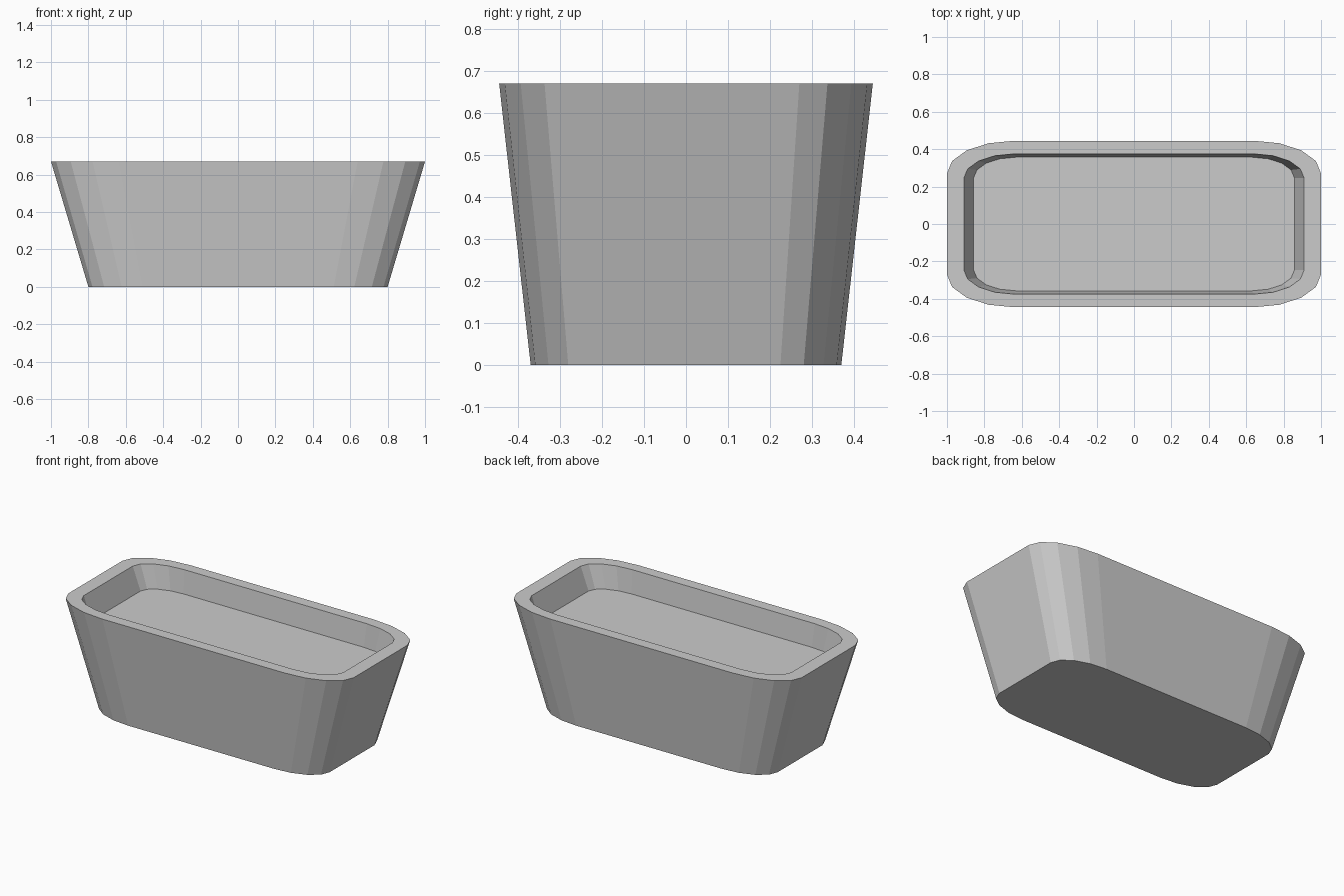
import bpy, bmesh
from math import sin, cos, pi

if "Cube" in bpy.data.objects:
    bpy.data.objects.remove(bpy.data.objects["Cube"])

HEIGHT, DEPTH, STEPS = 0.67, 0.145, 4


# Rounded rectangle with stretched corners, hx/hy half sizes, rx/ry corner radii
def outline(bm, hx, hy, rx, ry, z):
    verts = []
    for q, (sx, sy) in enumerate(((1, 1), (-1, 1), (-1, -1), (1, -1))):
        for i in range(STEPS + 1):
            a = (q + i / STEPS) * pi / 2
            verts.append(bm.verts.new((sx * (hx - rx) + rx * cos(a),
                                       sy * (hy - ry) + ry * sin(a), z)))
    return verts


bm = bmesh.new()
# Base, outer rim, inner rim, recessed floor
rings = [
    outline(bm, 0.80, 0.37, 0.288, 0.145, 0),
    outline(bm, 1.00, 0.445, 0.36, 0.175, HEIGHT),
    outline(bm, 0.91, 0.375, 0.27, 0.13, HEIGHT),
    outline(bm, 0.857, 0.357, 0.225, 0.11, HEIGHT - DEPTH),
]
# Walls and rim
for a, b in zip(rings, rings[1:]):
    n = len(a)
    for i in range(n):
        j = (i + 1) % n
        bm.faces.new((a[i], a[j], b[j], b[i]))
# Underside and inner floor
bm.faces.new(rings[0][::-1])
bm.faces.new(rings[-1])

mesh = bpy.data.meshes.new("tub")
bm.to_mesh(mesh)
bm.free()
bpy.context.collection.objects.link(bpy.data.objects.new("tub", mesh))
